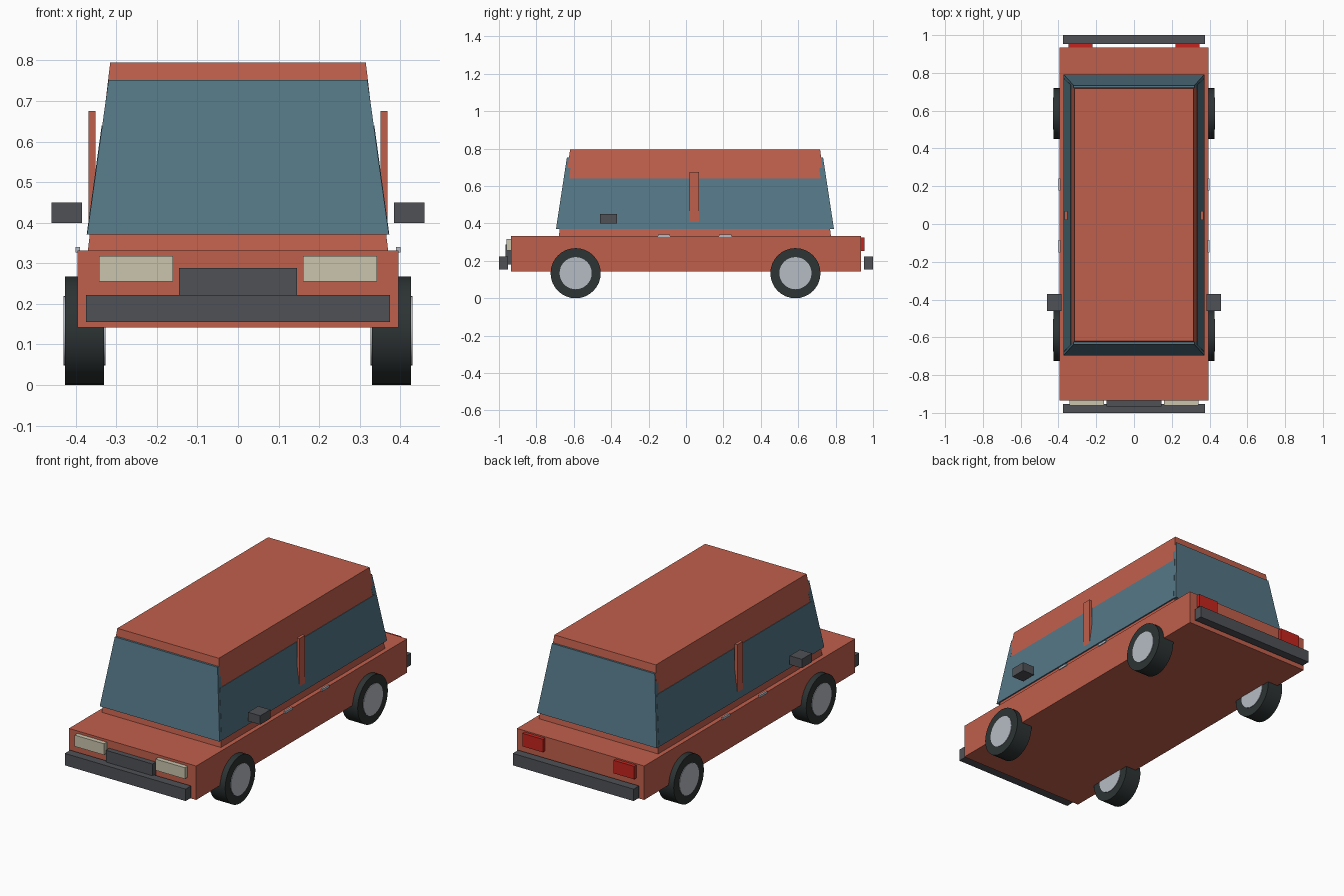
import bpy, bmesh, math

if "Cube" in bpy.data.objects:
    bpy.data.objects.remove(bpy.data.objects["Cube"])


def material(name, rgb):
    m = bpy.data.materials.new(name)
    m.diffuse_color = (*rgb, 1)
    m.use_nodes = True
    m.node_tree.nodes["Principled BSDF"].inputs["Base Color"].default_value = m.diffuse_color
    return m


RED = material("brick red paint", (0.53, 0.115, 0.072))
GLASS = material("blue grey glass", (0.09, 0.185, 0.24))
RUBBER = material("tyre rubber", (0.026, 0.033, 0.033))
SILVER = material("silver", (0.47, 0.50, 0.55))
GREY = material("dark grey plastic", (0.078, 0.083, 0.093))
CREAM = material("cream lamp", (0.60, 0.56, 0.42))
LAMP = material("red lamp", (0.56, 0.018, 0.013))


def finish(bm, name, mat):
    bmesh.ops.recalc_face_normals(bm, faces=bm.faces)
    mesh = bpy.data.meshes.new(name)
    bm.to_mesh(mesh)
    bm.free()
    mesh.materials.append(mat)
    ob = bpy.data.objects.new(name, mesh)
    bpy.context.collection.objects.link(ob)
    return ob


def frustum(name, mat, bottom, top, z0, z1):
    """Block between two rectangles (x0, x1, y0, y1) at heights z0 and z1."""
    bm = bmesh.new()
    rings = []
    for (x0, x1, y0, y1), z in ((bottom, z0), (top, z1)):
        rings.append([bm.verts.new((x, y, z)) for x, y in
                      ((x0, y0), (x1, y0), (x1, y1), (x0, y1))])
    low, high = rings
    bm.faces.new(low[::-1])
    bm.faces.new(high)
    for i in range(4):
        j = (i + 1) % 4
        bm.faces.new((low[i], low[j], high[j], high[i]))
    return finish(bm, name, mat)


def box(name, mat, x0, x1, y0, y1, z0, z1):
    rect = (x0, x1, y0, y1)
    return frustum(name, mat, rect, rect, z0, z1)


def disc(name, mat, x0, x1, y, z, r):
    """Cylinder with its axle along x."""
    bm = bmesh.new()
    bmesh.ops.create_cone(bm, cap_ends=True, segments=32,
                          radius1=r, radius2=r, depth=abs(x1 - x0))
    for v in bm.verts:
        a, b, c = v.co
        v.co = (c + (x0 + x1) / 2, y + a, z + b)
    ob = finish(bm, name, mat)
    bpy.context.view_layer.objects.active = ob
    ob.select_set(True)
    bpy.ops.object.shade_smooth_by_angle(angle=math.radians(30))
    ob.select_set(False)


def pair(name, mat, x0, x1, *rest):
    """Box on both sides of the car."""
    box("right_" + name, mat, x0, x1, *rest)
    box("left_" + name, mat, -x1, -x0, *rest)


# Body and cabin
box("body", RED, -0.395, 0.395, -0.935, 0.935, 0.142, 0.332)
frustum("cabin", RED, (-0.37, 0.37, -0.68, 0.775),
        (-0.315, 0.315, -0.62, 0.717), 0.332, 0.795)

# Glass slabs lying on the sloping cabin walls
frustum("windscreen", GLASS, (-0.372, 0.372, -0.695, -0.66),
        (-0.319, 0.319, -0.637, -0.61), 0.371, 0.752)
frustum("rear_window", GLASS, (-0.372, 0.372, 0.755, 0.791),
        (-0.319, 0.319, 0.705, 0.733), 0.371, 0.752)
frustum("right_windows", GLASS, (0.34, 0.373, -0.677, 0.772),
        (0.31, 0.336, -0.641, 0.738), 0.371, 0.64)
frustum("left_windows", GLASS, (-0.373, -0.34, -0.677, 0.772),
        (-0.336, -0.31, -0.641, 0.738), 0.371, 0.64)

# Side trim
pair("door_pillar", RED, 0.351, 0.368, 0.02, 0.07, 0.40, 0.675)
pair("mirror", GREY, 0.385, 0.46, -0.46, -0.37, 0.40, 0.45)
pair("front_handle", SILVER, 0.390, 0.400, -0.15, -0.085, 0.327, 0.34)
pair("rear_handle", SILVER, 0.390, 0.400, 0.177, 0.242, 0.327, 0.34)

# Front and rear fittings
box("front_bumper", GREY, -0.375, 0.375, -1.0, -0.952, 0.155, 0.222)
box("rear_bumper", GREY, -0.375, 0.375, 0.952, 1.0, 0.155, 0.222)
box("grille", GREY, -0.145, 0.145, -0.965, -0.93, 0.18, 0.288)
pair("headlight", CREAM, 0.16, 0.342, -0.96, -0.93, 0.255, 0.318)
pair("tail_light", LAMP, 0.22, 0.347, 0.93, 0.955, 0.252, 0.325)

# Wheels
for side, s in (("right", 1), ("left", -1)):
    for end, y in (("front", -0.59), ("rear", 0.585)):
        disc(f"{side}_{end}_tyre", RUBBER, s * 0.33, s * 0.427, y, 0.134, 0.134)
        disc(f"{side}_{end}_hub", SILVER, s * 0.327, s * 0.43, y, 0.134, 0.086)
